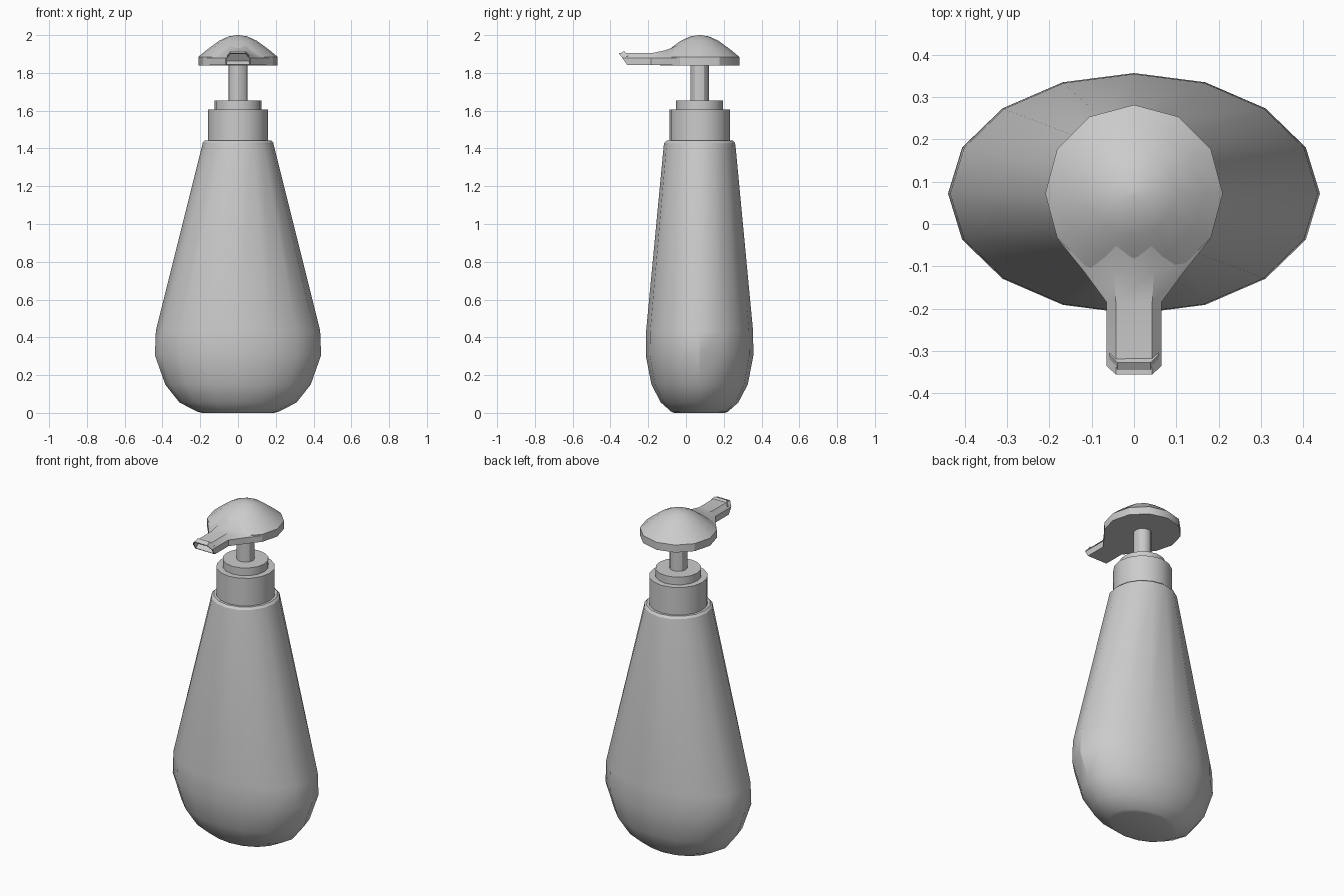
import bpy
import bmesh
from math import cos, sin, pi, radians

cube = bpy.data.objects.get("Cube")
if cube:
    bpy.data.objects.remove(cube, do_unlink=True)

AXIS_Y = 0.072  # bottle axis, set back so the spout has room in front

grey = bpy.data.materials.new("plain grey")
grey.use_nodes = True
grey.diffuse_color = (0.6, 0.6, 0.6, 1)
grey.node_tree.nodes["Principled BSDF"].inputs["Base Color"].default_value = (0.6, 0.6, 0.6, 1)


def ellipse(rx, ry, z, sides):
    return [(rx * cos(2 * pi * i / sides), AXIS_Y + ry * sin(2 * pi * i / sides), z)
            for i in range(sides)]


def loft(name, sections, recess=0):
    """Skin closed sections in order and cap both ends; optionally hollow the last cap."""
    bm = bmesh.new()
    rings = [[bm.verts.new(p) for p in s] for s in sections]
    for a, b in zip(rings, rings[1:]):
        for i in range(len(a)):
            j = (i + 1) % len(a)
            bm.faces.new((a[i], a[j], b[j], b[i]))
    bm.faces.new(rings[0][::-1])
    end = bm.faces.new(rings[-1])
    bmesh.ops.recalc_face_normals(bm, faces=bm.faces)
    if recess:
        bmesh.ops.inset_individual(bm, faces=[end], thickness=0.007)
        bmesh.ops.inset_individual(bm, faces=[end], thickness=0.001, depth=-recess)
    mesh = bpy.data.meshes.new(name)
    bm.to_mesh(mesh)
    bm.free()
    mesh.materials.append(grey)
    obj = bpy.data.objects.new(name, mesh)
    bpy.context.collection.objects.link(obj)
    bpy.ops.object.select_all(action='DESELECT')
    obj.select_set(True)
    bpy.context.view_layer.objects.active = obj
    bpy.ops.object.shade_smooth_by_angle(angle=radians(30))
    return obj


def turned(name, profile, sides):
    return loft(name, [ellipse(r, r, z, sides) for r, z in profile])


# Bottle: wide oval belly tapering to a round shoulder
body = [(0.19, 0.135, 0), (0.215, 0.15, 0.006), (0.31, 0.205, 0.055),
        (0.385, 0.255, 0.15), (0.44, 0.285, 0.305), (0.435, 0.283, 0.435),
        (0.19, 0.19, 1.415), (0.187, 0.187, 1.43), (0.175, 0.175, 1.442)]
loft("bottle_body", [ellipse(rx, ry, z, 16) for rx, ry, z in body])

# Pump neck
turned("screw_cap", [(0.16, 1.435), (0.16, 1.607)], 16)
turned("collar", [(0.125, 1.6), (0.125, 1.653)], 16)
turned("pump_stem", [(0.049, 1.65), (0.049, 1.86)], 12)

# Domed pump head
turned("pump_head", [(0.21, 1.84), (0.21, 1.885), (0.165, 1.922), (0.1, 1.97),
                     (0.05, 1.993), (0.005, 2.0)], 12)


# Spout: six-sided sections flaring out of the head, with a slanted hollow tip
def spout_section(y, wide, narrow, top, slant=0):
    mid = 1.878
    half = [(wide, y + slant, 1.841), (wide, y + slant * 0.45, mid), (narrow, y, top)]
    return half + [(-x, yy, z) for x, yy, z in reversed(half)]


loft("spout", [spout_section(-0.035, 0.181, 0.04, 1.952),
               spout_section(-0.077, 0.147, 0.045, 1.932),
               spout_section(-0.113, 0.118, 0.047, 1.919),
               spout_section(-0.185, 0.065, 0.043, 1.904),
               spout_section(-0.356, 0.065, 0.043, 1.904, slant=0.045)],
     recess=0.03)
